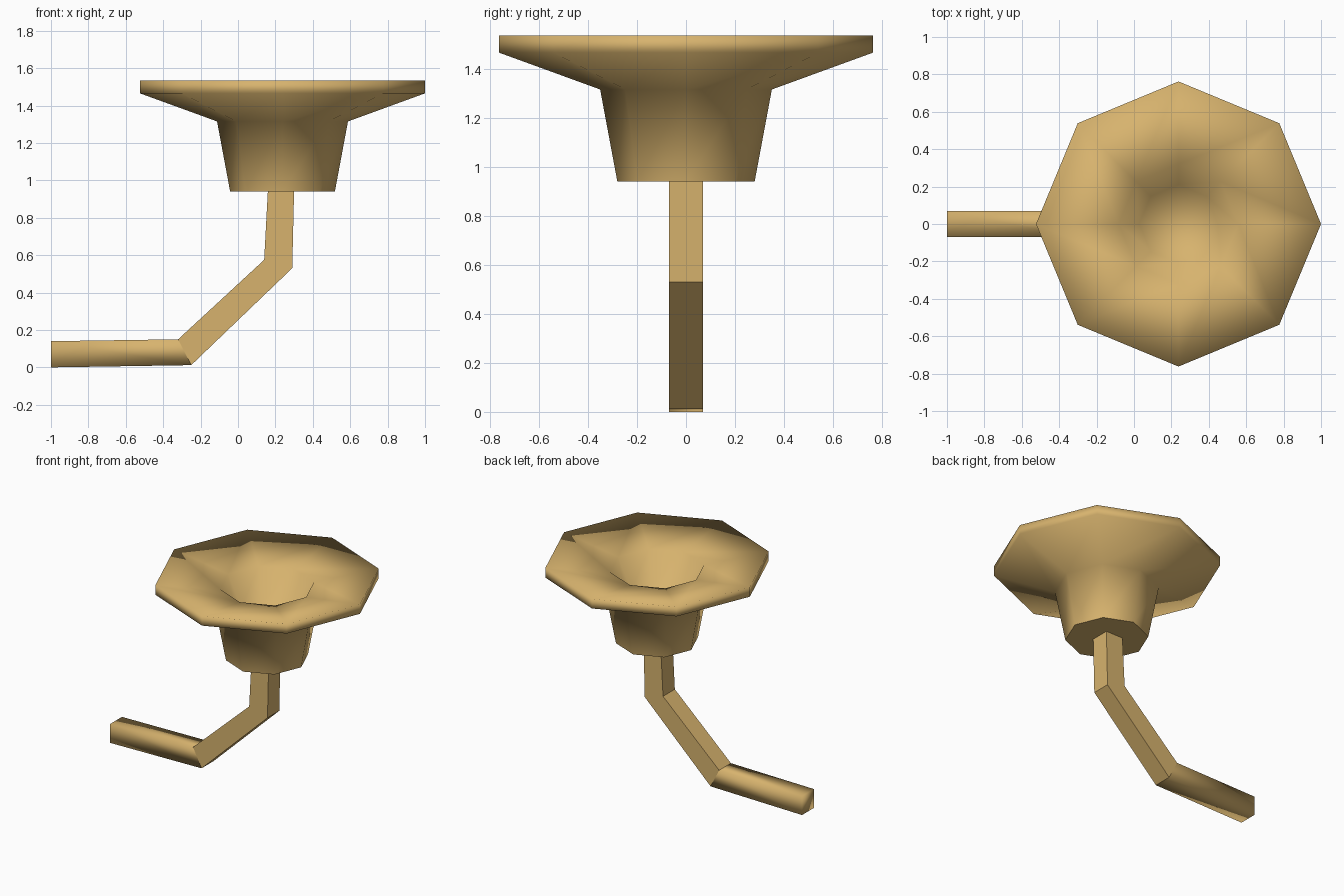
import bpy
import bmesh
import math

cube = bpy.data.objects.get("Cube")
if cube:
    bpy.data.objects.remove(cube, do_unlink=True)

brass = bpy.data.materials.new("warm brass")
brass.use_nodes = True
TAN = (0.68, 0.45, 0.155, 1)
brass.diffuse_color = TAN
brass.node_tree.nodes["Principled BSDF"].inputs["Base Color"].default_value = TAN


def skin_rings(name, rings, smooth_rule):
    """Bridge equal-length rings of points, cap both ends, shade by a rule."""
    bm = bmesh.new()
    loops = [[bm.verts.new(p) for p in ring] for ring in rings]
    n = len(loops[0])
    for a, b in zip(loops, loops[1:]):
        for i in range(n):
            j = (i + 1) % n
            bm.faces.new((a[i], a[j], b[j], b[i]))
    bm.faces.new(loops[0][::-1])
    bm.faces.new(loops[-1])
    bmesh.ops.recalc_face_normals(bm, faces=bm.faces)
    for f in bm.faces:
        f.smooth = smooth_rule(f.calc_center_median())
    mesh = bpy.data.meshes.new(name)
    bm.to_mesh(mesh)
    bm.free()
    mesh.materials.append(brass)
    obj = bpy.data.objects.new(name, mesh)
    bpy.context.collection.objects.link(obj)
    return obj


# Eight-sided bowl: cup, flared rim, then the hollow down to its floor
BOWL_X = 0.238
SIDES = 8
BASE_Z = 0.94
profile = [(0.28, BASE_Z), (0.35, 1.315), (0.762, 1.465), (0.762, 1.535),
           (0.32, 1.47), (0.21, 1.25)]


def octagon(radius, z):
    angles = [math.tau * i / SIDES for i in range(SIDES)]
    return [(BOWL_X + radius * math.cos(a), radius * math.sin(a), z) for a in angles]


skin_rings("bowl", [octagon(r, z) for r, z in profile],
           lambda c: c.z > BASE_Z + 0.01)

# Square bent arm: each station is a lower and an upper point in x, z
HALF = 0.069
stations = [((-1, 0), (-1, 0.14)),
            ((-0.25, 0.012), (-0.32, 0.15)),
            ((0.29, 0.53), (0.14, 0.575)),
            ((0.3, 0.95), (0.16, 0.95))]


def section(low, high):
    return [(low[0], -HALF, low[1]), (low[0], HALF, low[1]),
            (high[0], HALF, high[1]), (high[0], -HALF, high[1])]


skin_rings("arm", [section(a, b) for a, b in stations],
           lambda c: c.x < -0.4)
